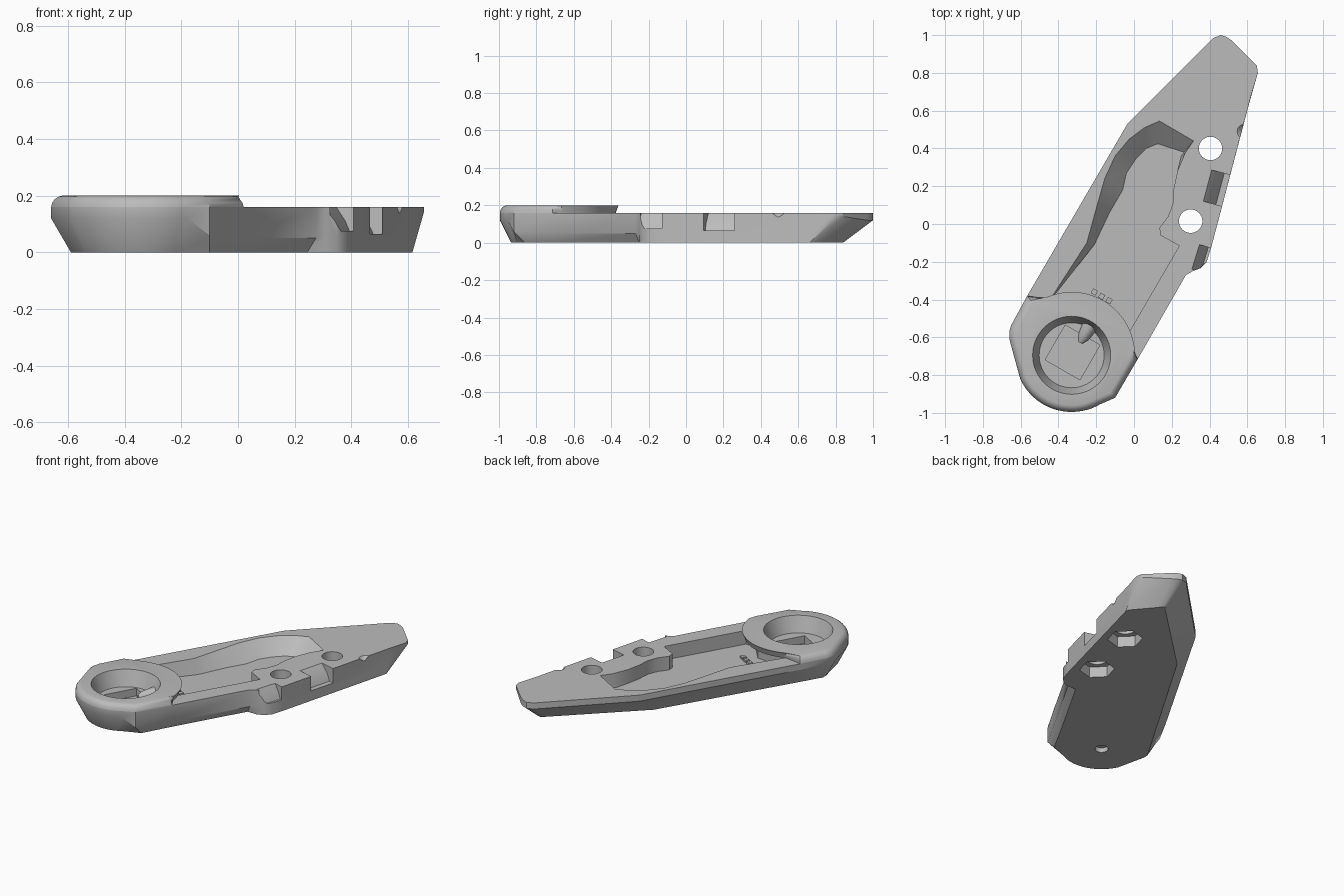
import bpy
import bmesh
from math import radians, cos, sin
from mathutils import Vector

if "Cube" in bpy.data.objects:
    bpy.data.objects.remove(bpy.data.objects["Cube"])

TOP = 0.16
CENTRE = (-0.33, -0.695)

grey = bpy.data.materials.new("plain grey")
grey.use_nodes = True
grey.diffuse_color = (0.5, 0.5, 0.5, 1)
grey.node_tree.nodes["Principled BSDF"].inputs["Base Color"].default_value = (0.5, 0.5, 0.5, 1)


def loft(name, rings):
    """Closed solid through rings of equal point count."""
    bm = bmesh.new()
    loops = [[bm.verts.new(p) for p in ring] for ring in rings]
    n = len(loops[0])
    for low, high in zip(loops, loops[1:]):
        for i in range(n):
            j = (i + 1) % n
            bm.faces.new((low[i], low[j], high[j], high[i]))
    bm.faces.new(loops[0][::-1])
    bm.faces.new(loops[-1])
    bmesh.ops.remove_doubles(bm, verts=bm.verts, dist=1e-5)
    bmesh.ops.recalc_face_normals(bm, faces=bm.faces)
    mesh = bpy.data.meshes.new(name)
    bm.to_mesh(mesh)
    bm.free()
    mesh.materials.append(grey)
    obj = bpy.data.objects.new(name, mesh)
    bpy.context.collection.objects.link(obj)
    return obj


def arc(centre, r, start, end, n):
    step = radians(end - start) / n
    return [(centre[0] + r * cos(radians(start) + step * i),
             centre[1] + r * sin(radians(start) + step * i)) for i in range(n + 1)]


def level(points, z):
    return [(p[0], p[1], z) for p in points]


def drum(name, centre, r1, r2, z1, z2, n=48, turn=0):
    full = [arc(centre, r, turn, turn + 360, n)[:-1] for r in (r1, r2)]
    return loft(name, [level(full[0], z1), level(full[1], z2)])


def edge_notch(name, start, end, inward, floor):
    """Groove that slopes down and out through the side wall."""
    a, b = Vector(start).to_3d(), Vector(end).to_3d()
    side = (b - a).normalized().cross(Vector((0, 0, 1)))
    section = [(-inward, 0.165), (-inward * 0.5, 0.11), (-inward * 0.3, floor),
               (0.06, floor), (0.06, 0.25), (-inward, 0.25)]
    return loft(name, [[e + side * s + Vector((0, 0, z)) for s, z in section] for e in (a, b)])


def finish(obj, cutters):
    bpy.context.view_layer.objects.active = obj
    for c in cutters:
        mod = obj.modifiers.new(c.name, 'BOOLEAN')
        mod.operation = 'DIFFERENCE'
        mod.solver = 'EXACT'
        mod.object = c
        bpy.ops.object.modifier_apply(modifier=mod.name)
    bpy.ops.object.select_all(action='DESELECT')
    obj.select_set(True)
    bpy.ops.object.shade_smooth_by_angle(angle=radians(32))


# Outline: x, y, bottom shift x, bottom shift y, chamfer height
side = [
    (-0.10, -0.92, 0.0, 0.06, 0.06), (0.02, -0.715, -0.03, 0.02, 0.05),
    (0.275, -0.27, -0.03, 0.02, 0.05), (0.31, -0.25, 0, 0, 0.05),
    (0.35, -0.235, 0, 0, 0.05), (0.385, -0.2, 0, 0, 0.05), (0.41, -0.12, 0, 0, 0.05),
    (0.62, 0.68, -0.01, -0.04, 0.05), (0.656, 0.8, -0.04, -0.14, 0.14),
    (0.65, 0.84, -0.04, -0.16, 0.14), (0.52, 0.97, -0.02, -0.16, 0.12),
    (0.49, 0.99, -0.01, -0.15, 0.12), (0.46, 1, 0, -0.16, 0.12),
    (0.42, 0.985, 0.03, -0.16, 0.12),
    (-0.035, 0.53, 0.01, -0.16, 0.12), (-0.565, -0.38, 0.07, -0.04, 0.12),
    (-0.65, -0.535, 0.07, -0.03, 0.12), (-0.66, -0.57, 0.07, -0.01, 0.12),
    (-0.66, -0.61, 0.07, 0, 0.12),
]
for x, y in arc(CENTRE, 0.3, 205, 300, 20):
    side.append((x, y, (CENTRE[0] - x) * 0.2, (CENTRE[1] - y) * 0.2, 0.12))

body = loft("body", [
    [(x + dx, y + dy, 0) for x, y, dx, dy, h in side],
    [(x, y, h) for x, y, dx, dy, h in side],
    level(side, TOP)])

# Raised round head with a soft outer rim
rim = [p[:2] for p in side[15:]] + [p[:2] for p in side[:2]]


def head_ring(z, shrink, r):
    pts = [(x + (CENTRE[0] - x) * shrink, y + (CENTRE[1] - y) * shrink) for x, y in rim]
    return level(pts + arc(CENTRE, r, 5, 112, 32), z)


head = loft("raised_head", [
    head_ring(TOP, 0, 0.32), head_ring(0.175, 0.012, 0.325),
    head_ring(0.188, 0.04, 0.33), head_ring(0.197, 0.08, 0.333), head_ring(0.2, 0.12, 0.335)])

# Long lever pocket with a sloping upper wall
lower = [(-0.33, -0.45), (-0.2, -0.46), (-0.1, -0.58), (-0.03, -0.58), (0.24, -0.115),
         (0.14, -0.06), (0.135, -0.02), (0.18, 0.04), (0.205, 0.105), (0.21, 0.185),
         (0.23, 0.28)]
upper_top = [(0.27, 0.375), (0.315, 0.44), (0.135, 0.545), (0.055, 0.51), (-0.025, 0.45),
             (-0.1, 0.36), (-0.155, 0.24), (-0.195, 0.1), (-0.25, -0.1)]
upper_floor = [(0.25, 0.36), (0.265, 0.38), (0.125, 0.425), (0.065, 0.4), (0.01, 0.345),
               (-0.04, 0.27), (-0.06, 0.18), (-0.13, 0.06), (-0.21, -0.11)]
tail = [(-0.47, -0.44)]
lever_pocket = loft("lever_pocket_cutter", [
    level(lower + upper_floor + tail, 0.07),
    level(lower + upper_top + tail, TOP),
    level(lower + upper_top + tail, 0.3)])

# Round dish, square recess and blind hole in the head
dish = drum("dish_cutter", CENTRE, 0.172, 0.207, 0.1, 0.201, 64)
recess = drum("recess_cutter", (-0.325, -0.68), 0.15, 0.15, 0.05, 0.12, 4, 15)
blind_hole = drum("blind_hole_cutter", CENTRE, 0.04, 0.04, -0.01, 0.03, 24)

# Two bolt holes with hexagonal nut pockets below
bolts = []
for spot in ((0.3, 0.015), (0.405, 0.4)):
    bolts.append(drum("bolt_cutter", spot, 0.062, 0.062, -0.1, 0.3, 40))
    bolts.append(drum("nut_cutter", spot, 0.105, 0.105, -0.01, 0.07, 6, 15))

# Grooves on the straight side
notches = [
    edge_notch("side_notch_cutter", (0.464, 0.095), (0.508, 0.26), 0.105, 0.065),
    edge_notch("lobe_notch_cutter", (0.375, -0.26), (0.415, -0.13), 0.075, 0.075),
    drum("small_nick_cutter", (0.585, 0.49), 0.005, 0.05, 0.13, 0.17, 16)]

cutters = [lever_pocket, dish, recess, blind_hole] + bolts + notches
finish(body, cutters)
finish(head, [dish])
for c in cutters:
    bpy.data.objects.remove(c)

# Tapered pin lying in the dish
axis = Vector((-0.5, -0.866, 0))
across = Vector((0.866, -0.5, 0))


def pin_ring(distance, r):
    base = Vector((-0.225, -0.525, 0.1)) + axis * distance
    return [base + across * x + Vector((0, 0, y)) for x, y in arc((0, 0), r, 0, 345, 23)]


finish(loft("pin", [pin_ring(0, 0.045), pin_ring(0.09, 0.03), pin_ring(0.12, 0.012)]), [])

# Small ribs on the pocket floor beside the head
for i in range(3):
    spot = Vector((-0.21, -0.36, 0)) + across * (0.045 * i)
    drum("floor_rib", spot, 0.02, 0.02, 0.06, 0.085, 4, 15)
